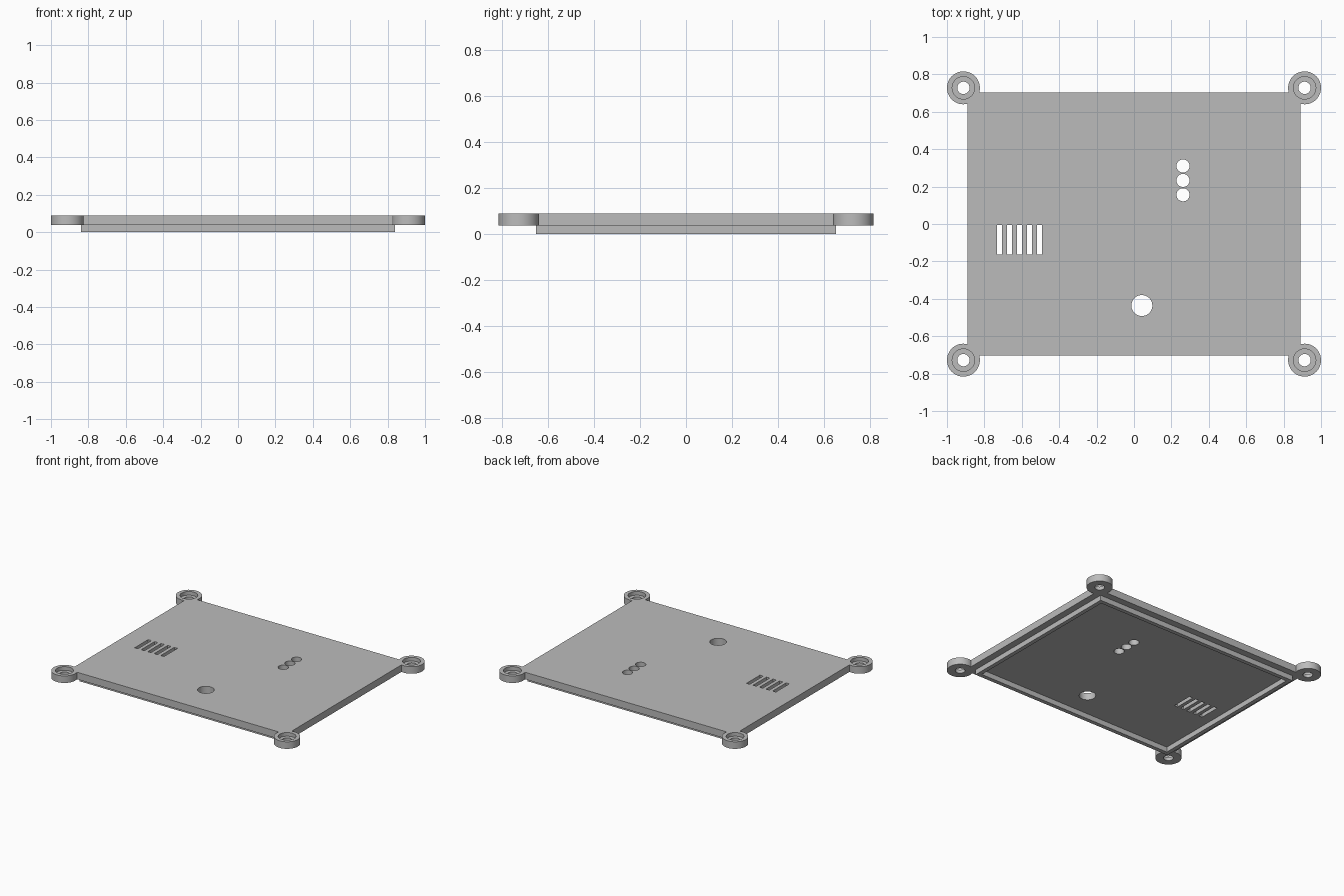
import bpy
import bmesh
from mathutils import Matrix

if "Cube" in bpy.data.objects:
    bpy.data.objects.remove(bpy.data.objects["Cube"])

TOP, MID = 0.09, 0.038      # top of the plate, underside of the plate
EPS = 0.05                  # how far cutters stick out

grey = bpy.data.materials.new("plain grey")
grey.use_nodes = True
grey.diffuse_color = (0.5, 0.5, 0.5, 1)
grey.node_tree.nodes["Principled BSDF"].inputs["Base Color"].default_value = (0.5, 0.5, 0.5, 1)


def add_object(name, bm):
    mesh = bpy.data.meshes.new(name)
    bm.to_mesh(mesh)
    bm.free()
    mesh.materials.append(grey)
    obj = bpy.data.objects.new(name, mesh)
    bpy.context.collection.objects.link(obj)
    return obj


def box(name, x, y, width, depth, z0, z1):
    bm = bmesh.new()
    place = Matrix.Translation((x, y, (z0 + z1) / 2)) @ Matrix.Diagonal((width, depth, z1 - z0, 1))
    bmesh.ops.create_cube(bm, size=1, matrix=place)
    return add_object(name, bm)


def cylinder(name, x, y, radius, z0, z1):
    bm = bmesh.new()
    bmesh.ops.create_cone(bm, cap_ends=True, segments=48, radius1=radius, radius2=radius,
                          depth=z1 - z0, matrix=Matrix.Translation((x, y, (z0 + z1) / 2)))
    return add_object(name, bm)


def combine(target, tool, operation):
    """Apply a boolean and discard the tool object."""
    mod = target.modifiers.new(operation.lower(), 'BOOLEAN')
    mod.operation, mod.object, mod.solver = operation, tool, 'EXACT'
    bpy.context.view_layer.objects.active = target
    bpy.ops.object.modifier_apply(modifier=mod.name)
    bpy.data.objects.remove(tool)


# Cover plate with a round screw boss at each corner
plate = box("cover_plate", 0, 0, 1.78, 1.406, MID, TOP)
corners = [(sx * 0.912, sy * 0.728) for sx in (-1, 1) for sy in (-1, 1)]
for x, y in corners:
    combine(plate, cylinder("screw_boss", x, y, 0.088, MID, TOP), 'UNION')

# Counterbored screw holes
for x, y in corners:
    combine(plate, cylinder("counterbore", x, y, 0.06, 0.063, TOP + EPS), 'DIFFERENCE')
    combine(plate, cylinder("screw_hole", x, y, 0.033, MID - EPS, TOP + EPS), 'DIFFERENCE')

# Round openings: one large, three small in a row
for x, y, r in [(0.042, -0.436, 0.056)] + [(0.262, 0.233 + i * 0.077, 0.035) for i in (-1, 0, 1)]:
    combine(plate, cylinder("round_hole", x, y, r, MID - EPS, TOP + EPS), 'DIFFERENCE')

# Vent slots
for i in range(5):
    slot = box("vent_slot", -0.719 + i * 0.0535, -0.084, 0.027, 0.158, MID - EPS, TOP + EPS)
    combine(plate, slot, 'DIFFERENCE')

# Locating lip around the underside
lip = box("locating_lip", 0, 0, 1.68, 1.306, 0, MID)
combine(lip, box("lip_opening", 0, 0, 1.62, 1.246, -EPS, MID + EPS), 'DIFFERENCE')

# Smooth round walls, keep hard edges
bpy.ops.object.select_all(action='DESELECT')
plate.select_set(True)
bpy.context.view_layer.objects.active = plate
bpy.ops.object.shade_smooth_by_angle()
